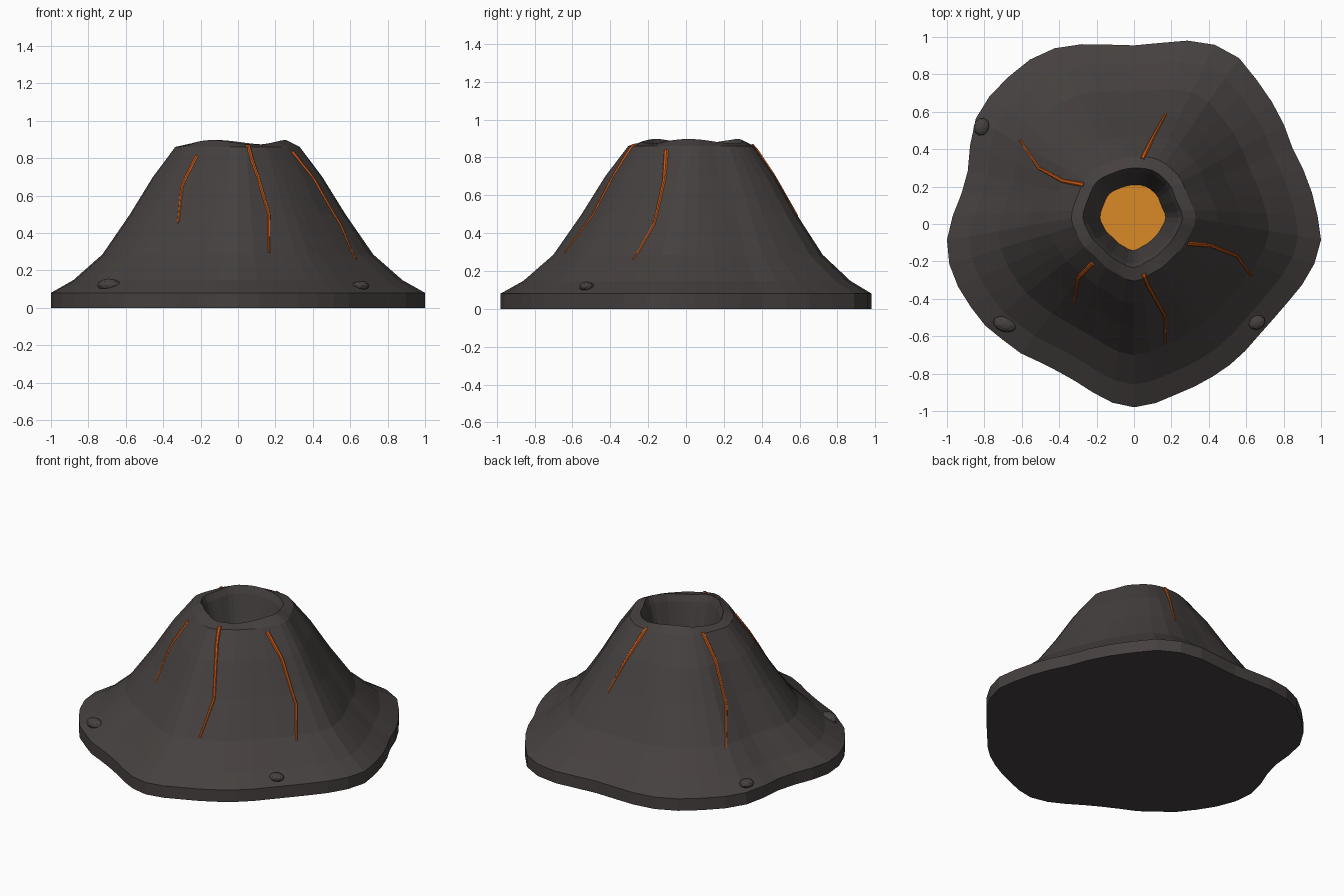
import bpy, bmesh, math
from mathutils import Vector
from mathutils.bvhtree import BVHTree

if "Cube" in bpy.data.objects:
    bpy.data.objects.remove(bpy.data.objects["Cube"])

N = 48


def material(name, rgb):
    m = bpy.data.materials.new(name)
    m.diffuse_color = (*rgb, 1)
    m.use_nodes = True
    m.node_tree.nodes["Principled BSDF"].inputs["Base Color"].default_value = m.diffuse_color
    return m


ROCK = material("dark rock", (0.060, 0.052, 0.050))
LAVA = material("molten orange", (0.70, 0.25, 0.02))
GLOW = material("ember red", (0.60, 0.10, 0.008))


def make(name, bm, mat):
    bmesh.ops.recalc_face_normals(bm, faces=bm.faces)
    mesh = bpy.data.meshes.new(name)
    bm.to_mesh(mesh)
    mesh.materials.append(mat)
    ob = bpy.data.objects.new(name, mesh)
    bpy.context.collection.objects.link(ob)
    return ob


def bridge(bm, a, b):
    n = len(a)
    for i in range(n):
        bm.faces.new((a[i], a[(i + 1) % n], b[(i + 1) % n], b[i]))


# Wavy foot outline (radii every 7.5 degrees) and rounder rim outline
FOOT = [1.0, .99, .984, .98, .979, 1.011, 1.043, 1.078, 1.123, 1.129, 1.103, 1.062,
        1.04, 1.053, 1.083, 1.109, 1.113, 1.10, 1.09, 1.066, 1.012, .962, .955, .978,
        1.0, .996, .973, .943, .918, .881, .857, .825, .812, .818, .845, .878,
        .895, .88, .857, .848, .843, .842, .84, .84, .855, .885, .93, .973]
RIM = [.33, .31, .33, .34, .33, .325, .34, .325, .335, .31, .29, .305, .335, .305, .295, .305]


def rim_radius(i):
    t = i * len(RIM) / N
    k = int(t)
    f = (1 - math.cos((t - k) * math.pi)) / 2
    return RIM[k] * (1 - f) + RIM[(k + 1) % len(RIM)] * f


def angle(i):
    return 2 * math.pi * i / N


def outline(i, w):
    """Point between the rim outline (w=0) and the foot outline (w=1)."""
    c, s = math.cos(angle(i)), math.sin(angle(i))
    foot = Vector((FOOT[i] * c, FOOT[i] * s - .085))
    rim = Vector((rim_radius(i) * c, rim_radius(i) * s + .03))
    return rim.lerp(foot, w)


def crater(i, k, z, wave=0):
    """Crater ring: rim outline scaled by k around the crater centre."""
    c, s = math.cos(angle(i)), math.sin(angle(i))
    r = rim_radius(i) * k
    return (r * c - .005, r * s + .035, z - wave * math.cos(3 * (angle(i) - math.radians(55))))


# Mountain body with hollow crater
bm = bmesh.new()
rings = []
for w, z in [(1, 0), (1, .08), (.82, .148), (.587, .285), (.365, .5), (.18, .7), (0, .86)]:
    rings.append([bm.verts.new((*outline(i, w), z)) for i in range(N)])
for k, z, wave in [(.80, .885, .012), (.74, .84, .008), (.52, .55, 0)]:
    rings.append([bm.verts.new(crater(i, k, z, wave)) for i in range(N)])
for a, b in zip(rings, rings[1:]):
    bridge(bm, a, b)
bm.faces.new(rings[0])
bm.faces.new(rings[-1])
make("mountain", bm, ROCK)
surface = BVHTree.FromBMesh(bm)

# Lava pool on the crater floor
bm = bmesh.new()
low = [bm.verts.new(crater(i, .52, .55)) for i in range(N)]
top = [bm.verts.new(crater(i, .527, .559)) for i in range(N)]
bridge(bm, low, top)
bm.faces.new(top)
make("lava_pool", bm, LAVA)

# Glowing cracks: tapered tubes laid on the slope
CRACKS = {
    "back": [(.045, .35), (.10, .46), (.17, .59)],
    "left": [(-.27, .21), (-.38, .23), (-.51, .30), (-.61, .45)],
    "right": [(.29, -.105), (.41, -.115), (.55, -.17), (.63, -.28)],
    "front": [(.05, -.265), (.075, -.33), (.165, -.49), (.165, -.64)],
    "front_left": [(-.22, -.21), (-.30, -.29), (-.32, -.42)],
}
for name, path in CRACKS.items():
    pts = []
    for a, b in zip(path, path[1:]):
        pts += [Vector(a).lerp(Vector(b), k / 4) for k in range(4)]
    pts.append(Vector(path[-1]))
    hits = [surface.ray_cast(Vector((*p, 2)), Vector((0, 0, -1)))[:2] for p in pts]
    bm = bmesh.new()
    prev = None
    for j, (co, normal) in enumerate(hits):
        a, b = hits[max(j - 1, 0)][0], hits[min(j + 1, len(hits) - 1)][0]
        side = (b - a).cross(normal).normalized()
        r = .013 - .007 * j / (len(hits) - 1)
        ring = [bm.verts.new(co + side * r * math.cos(q * math.pi / 3)
                             + normal * r * .7 * math.sin(q * math.pi / 3)) for q in range(6)]
        if prev:
            bridge(bm, prev, ring)
        else:
            bm.faces.new(ring)
        prev = ring
    bm.faces.new(prev)
    make("crack_" + name, bm, GLOW)

# Loose boulders near the foot
for n, (x, y, z, sx, sy, sz, turn) in enumerate([
        (-.69, -.535, .122, .065, .042, .034, -.3),
        (.655, -.525, .118, .048, .04, .026, .2),
        (-.815, .52, .118, .042, .048, .026, -.3)]):
    bm = bmesh.new()
    bmesh.ops.create_icosphere(bm, subdivisions=2, radius=1)
    ob = make(f"boulder_{n + 1}", bm, ROCK)
    ob.location, ob.scale, ob.rotation_euler = (x, y, z), (sx, sy, sz), (0, 0, turn)
